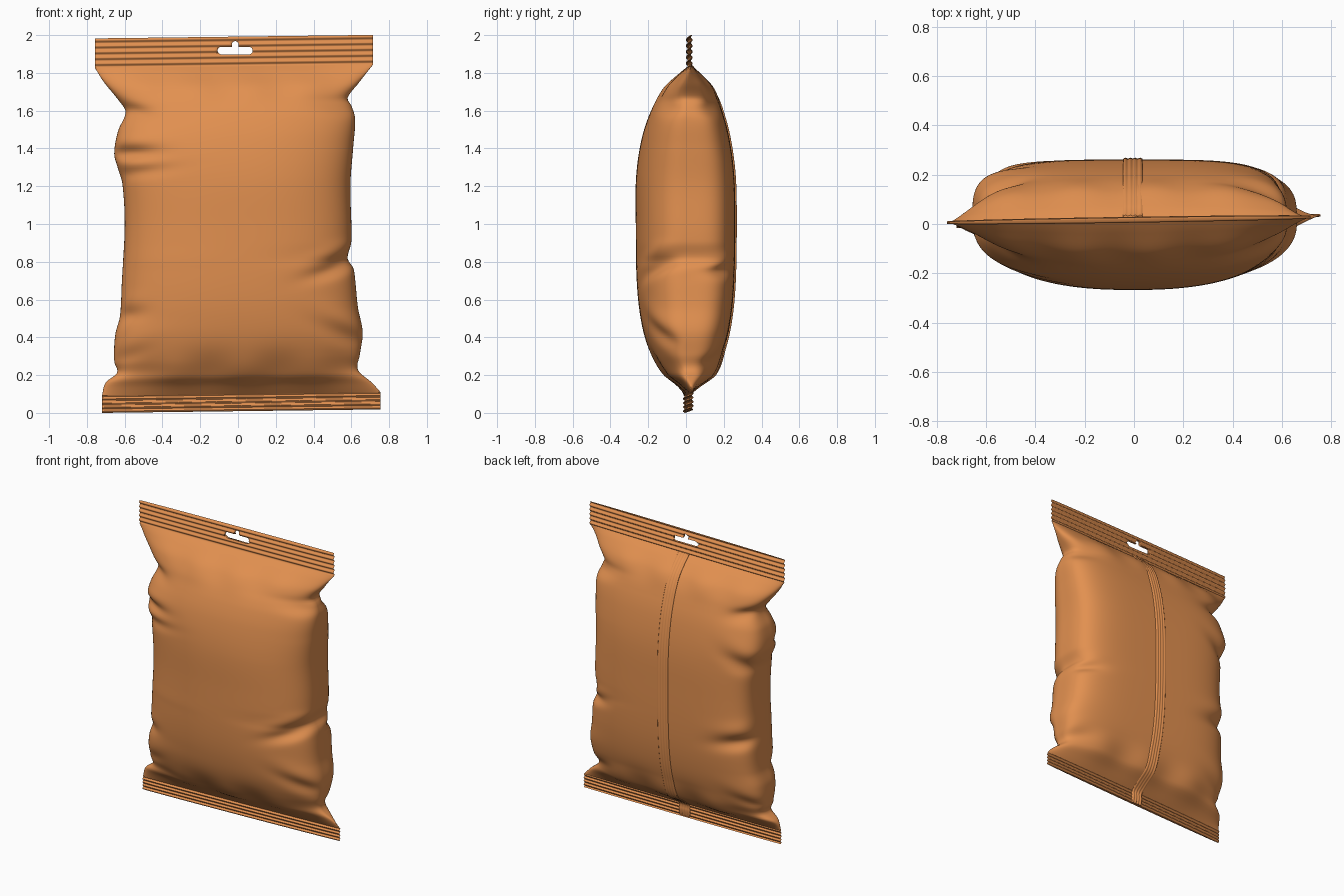
import bpy, bmesh, math

if "Cube" in bpy.data.objects:
    bpy.data.objects.remove(bpy.data.objects["Cube"])

mat = bpy.data.materials.new("orange_film")
mat.diffuse_color = (0.76, 0.28, 0.08, 1)
mat.use_nodes = True
mat.node_tree.nodes["Principled BSDF"].inputs["Base Color"].default_value = mat.diffuse_color


def curve(knots):
    """Smooth Hermite interpolation through (z, value) knots."""
    n = len(knots)

    def slope(i):
        a, b = knots[max(i - 1, 0)], knots[min(i + 1, n - 1)]
        return (b[1] - a[1]) / (b[0] - a[0])

    def f(z):
        if z <= knots[0][0]:
            return knots[0][1]
        for i in range(n - 1):
            (z0, v0), (z1, v1) = knots[i], knots[i + 1]
            if z <= z1:
                d = z1 - z0
                t = (z - z0) / d
                return ((2*t**3 - 3*t*t + 1) * v0 + (t**3 - 2*t*t + t) * d * slope(i)
                        + (3*t*t - 2*t**3) * v1 + (t**3 - t*t) * d * slope(i + 1))
        return knots[-1][1]
    return f


# Outline of the bag: left and right edges, front and back bulge
left = curve([(0.1, -.72), (.17, -.70), (.22, -.64), (.28, -.655), (.42, -.65), (.52, -.625), (.7, -.615),
              (1, -.60), (1.22, -.612), (1.3, -.635), (1.38, -.655), (1.5, -.635), (1.6, -.595),
              (1.66, -.63), (1.76, -.71), (1.835, -.757)])
right = curve([(.1, .755), (.15, .71), (.22, .635), (.3, .645), (.42, .66), (.55, .635), (.7, .62),
               (.76, .61), (.81, .58), (.9, .60), (1.2, .595), (1.4, .61), (1.55, .62), (1.62, .60),
               (1.66, .58), (1.74, .64), (1.835, .715)])
front = curve([(.1, .007), (.15, .055), (.2, .115), (.35, .20), (.5, .24), (.7, .261), (1, .266), (1.25, .264),
               (1.45, .235), (1.6, .185), (1.72, .12), (1.8, .045), (1.835, .007)])
back = curve([(.1, .007), (.14, .06), (.2, .14), (.35, .205), (.5, .238), (.7, .256), (1, .261), (1.25, .256),
              (1.45, .23), (1.6, .19), (1.72, .135), (1.8, .055), (1.835, .007)])

# Side creases: side, height, slope, reach, width, depth, face (-1 front, 1 back, 0 both)
creases = [(1, .79, -.3, .18, .07, .28, -1), (1, .36, .4, .16, .09, .26, -1),
           (1, 1.61, .1, .15, .08, .26, 0), (1, .74, .1, .12, .06, .2, 1),
           (-1, 1.38, 0, .19, .065, .28, -1), (-1, 1.27, .1, .22, .06, .12, -1),
           (-1, 1.62, -.3, .12, .07, .22, 0), (-1, .52, .1, .10, .07, .16, -1),
           (-1, .75, -.2, .18, .08, .18, 1), (-1, 1.25, .4, .16, .09, .14, 1),
           (-1, .28, .3, .14, .07, .14, 0), (1, .25, .2, .13, .06, .16, 1)]


def mid_y(x, z):
    """Tilt of the seals, fading out in the filled body."""
    s = min(max(front(z), back(z)) / .2, 1)
    if z < 1:
        y = .012 + .032 * x
    else:
        y = .018 + .016 * x
    return (1 - s) * y


def crimp(z):
    if z < .1:
        return .0045 * math.sin((.1 - z) * math.tau / .022)
    if z > 1.835:
        return .005 * math.sin((z - 1.835) * math.tau / .031)
    return 0


def point(z, a):
    """Point on the film at height z and angle a round the section."""
    l, r = left(z), right(z)
    c, h = (l + r) / 2, (r - l) / 2
    ca, sa = math.cos(a), math.sin(a)
    bulge = back(z) if sa > 0 else front(z)
    s = min(bulge / .25, 1)
    n = 2 + (2.2 if sa > 0 else .4) * s
    k = (abs(ca)**n + abs(sa)**n)**(-1 / n)
    u, v = ca * k, sa * k
    dent = 0
    for side, z0, slope, reach, width, depth, face in creases:
        if u * side <= 0 or face * sa < 0:
            continue
        d = (1 - abs(u)) * h
        q = (z - z0 - slope * d) / width
        dent += depth * math.exp(-(d / reach)**2) * (math.exp(-q * q * 3) - .3 * math.exp(-(q - 1.1)**2 * 2))
    dent *= s
    x = c + h * u * (1 - .10 * dent * abs(v))
    # soft puckers near the two seals
    pucker = 1 + .07 * math.sin(x * 17 + 1) * math.exp(-((z - .2) / .1)**2) \
        + .05 * math.sin(x * 21) * math.exp(-((z - 1.74) / .08)**2)
    y = mid_y(x, z) + bulge * v * (1 - dent) * pucker + crimp(z)
    return x, y, z + .009 * x / .72


def finish(name, bm):
    bmesh.ops.recalc_face_normals(bm, faces=bm.faces)
    me = bpy.data.meshes.new(name)
    bm.to_mesh(me)
    bm.free()
    ob = bpy.data.objects.new(name, me)
    bpy.context.collection.objects.link(ob)
    me.materials.append(mat)
    bpy.ops.object.select_all(action='DESELECT')
    ob.select_set(True)
    bpy.context.view_layer.objects.active = ob
    bpy.ops.object.shade_smooth_by_angle(angle=math.radians(50))
    return ob


def loft(name, rings, caps):
    bm = bmesh.new()
    loops = [[bm.verts.new(p) for p in ring] for ring in rings]
    for A, B in zip(loops, loops[1:]):
        for i in range(len(A)):
            j = (i + 1) % len(A)
            bm.faces.new((A[i], A[j], B[j], B[i]))
    if caps:
        bm.faces.new(loops[0][::-1])
        bm.faces.new(loops[-1])
    return finish(name, bm)


def film(name, z0, z1, rows, caps):
    N = 176
    return loft(name, [[point(z0 + (z1 - z0) * i / rows, math.tau * j / N) for j in range(N)]
                       for i in range(rows + 1)], caps)


# Pillow body and the two crimped seals
film("bag_body", .1, 1.835, 130, False)
film("bottom_seal", .009, .1, 32, True)
top = film("top_seal", 1.835, 1.992, 48, True)

# Hang slot cut through the top seal: rounded bar with a rounded tab above
hx, hz = -.015, 1.918
outline = []
for cx, cz, r, a0, a1 in [(-.073, 0, .02, 90, 270), (.073, 0, .02, -90, 90), (0, .032, .018, 0, 180)]:
    outline.append([(hx + cx + r * math.cos(math.radians(a0 + (a1 - a0) * i / 10)),
                     hz + cz + r * math.sin(math.radians(a0 + (a1 - a0) * i / 10))) for i in range(11)])
tab = [(hx + .018, hz + .02)] + outline[2] + [(hx - .018, hz + .02)]
pts = outline[0] + outline[1] + tab
cutter = loft("slot_cutter", [[(x, y, z) for x, z in pts] for y in (-.15, .15)], True)
mod = top.modifiers.new("slot", 'BOOLEAN')
mod.operation = 'DIFFERENCE'
mod.solver = 'EXACT'
mod.object = cutter
bpy.ops.object.select_all(action='DESELECT')
top.select_set(True)
bpy.context.view_layer.objects.active = top
bpy.ops.object.modifier_apply(modifier="slot")
bpy.data.objects.remove(cutter)

# Ribbed fin seam running down the back
rings = []
for i in range(101):
    z = .016 + (1.84 - .016) * i / 100
    _, base, _ = point(z, math.pi / 2)
    ring = []
    for j in range(25):
        t = j / 24
        rib = .006 + .0018 * math.cos(t * math.tau * 4 + math.pi)
        ring.append((-.045 + .08 * t, base + (rib if 0 < j < 24 else .002), z))
    rings.append(ring + [(.035, base - .006, z), (-.045, base - .006, z)])
loft("back_seam", rings, True)
